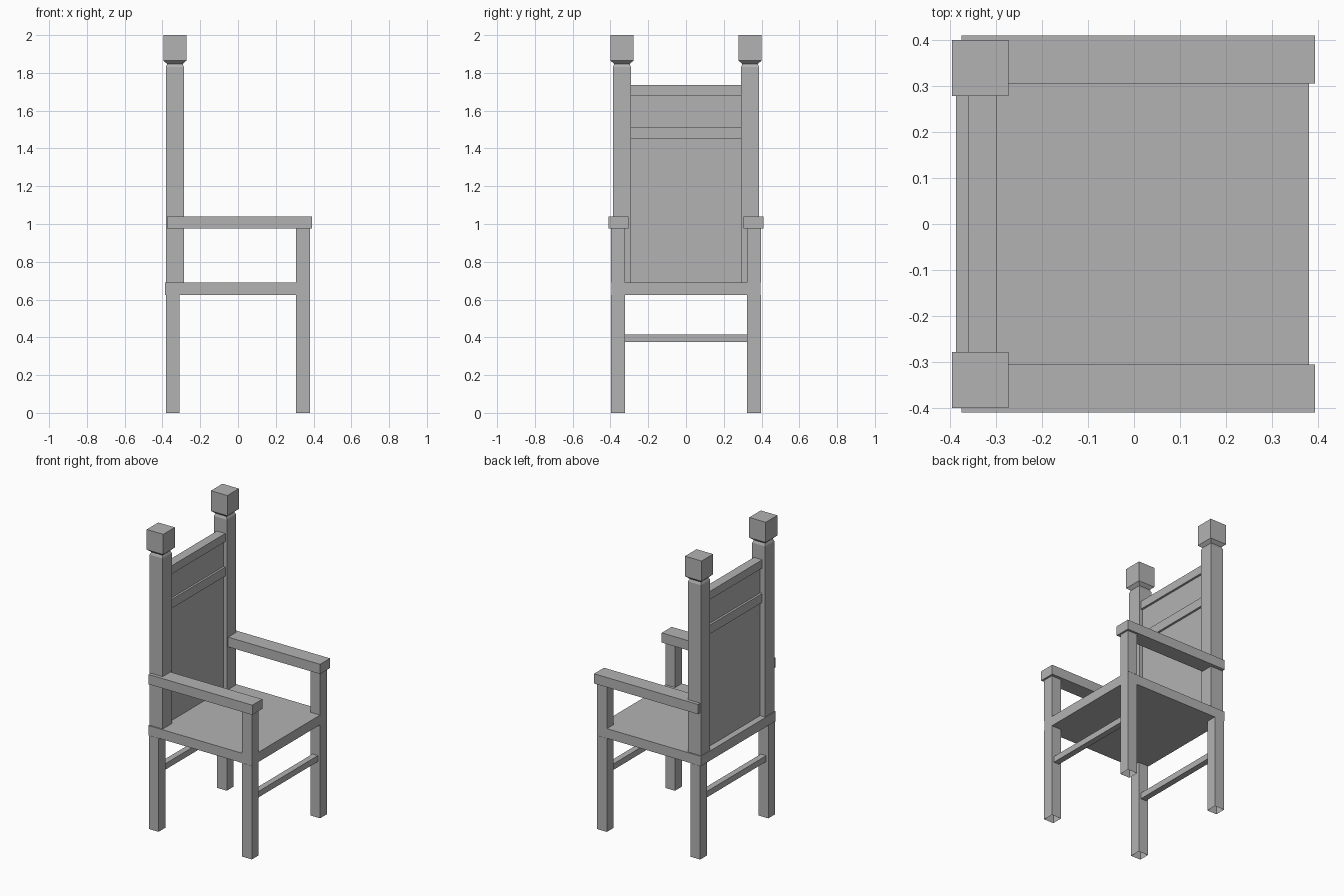
import bpy
import bmesh

cube = bpy.data.objects.get("Cube")
if cube:
    bpy.data.objects.remove(cube, do_unlink=True)

grey = bpy.data.materials.new("plain_grey")
grey.use_nodes = True
colour = (0.45, 0.45, 0.45, 1)
grey.diffuse_color = colour
grey.node_tree.nodes["Principled BSDF"].inputs["Base Color"].default_value = colour


def finish(name, bm):
    bmesh.ops.recalc_face_normals(bm, faces=bm.faces)
    mesh = bpy.data.meshes.new(name)
    bm.to_mesh(mesh)
    bm.free()
    mesh.materials.append(grey)
    obj = bpy.data.objects.new(name, mesh)
    bpy.context.collection.objects.link(obj)
    return obj


def square_post(name, x, y, profile, open_bottom=False):
    """Stack square rings of (half width, height) into a post."""
    bm = bmesh.new()
    rings = [[bm.verts.new((x + sx * h, y + sy * h, z))
              for sx, sy in ((-1, -1), (1, -1), (1, 1), (-1, 1))]
             for h, z in profile]
    for low, high in zip(rings, rings[1:]):
        for i in range(4):
            j = (i + 1) % 4
            bm.faces.new((low[i], low[j], high[j], high[i]))
    bm.faces.new(rings[-1])
    if not open_bottom:
        bm.faces.new(rings[0][::-1])
    return finish(name, bm)


def box(name, xs, ys, zs):
    bm = bmesh.new()
    bmesh.ops.create_cube(bm, size=1)
    for v in bm.verts:
        v.co = [lo if c < 0 else hi for c, (lo, hi) in zip(v.co, (xs, ys, zs))]
    return finish(name, bm)


SEAT_LOW, SEAT_TOP = 0.625, 0.69
ARM_LOW, ARM_TOP = 0.975, 1.04

# Seat
box("seat", (-0.387, 0.38), (-0.395, 0.395), (SEAT_LOW, SEAT_TOP))

for side, s in (("near", -1), ("far", 1)):
    # Legs, hollow at the foot
    for end, x in (("front", 0.344), ("back", -0.346)):
        square_post(f"{end}_leg_{side}", x, s * 0.36,
                    [(0.036, 0), (0.036, SEAT_LOW)], open_bottom=True)
    # Arm support and armrest
    square_post(f"arm_support_{side}", 0.344, s * 0.36,
                [(0.036, SEAT_TOP), (0.036, ARM_LOW)])
    box(f"armrest_{side}", (-0.375, 0.393),
        sorted((s * 0.305, s * 0.41)), (ARM_LOW, ARM_TOP))
    # Back post with its chamfered neck and square finial
    square_post(f"back_post_{side}", -0.334, s * 0.339,
                [(0.048, SEAT_TOP), (0.048, 1.83), (0.041, 1.847),
                 (0.061, 1.865), (0.061, 2)])

# Backrest panel and rails
box("back_panel", (-0.345, -0.312), (-0.292, 0.292), (SEAT_TOP, 1.69))
for name, zs in (("top_rail", (1.68, 1.735)), ("middle_rail", (1.45, 1.51))):
    box(name, (-0.36, -0.298), (-0.292, 0.292), zs)

# Stretchers between the legs
for end, x in (("front", 0.344), ("back", -0.346)):
    box(f"{end}_stretcher", (x - 0.02, x + 0.02), (-0.325, 0.325), (0.375, 0.415))
